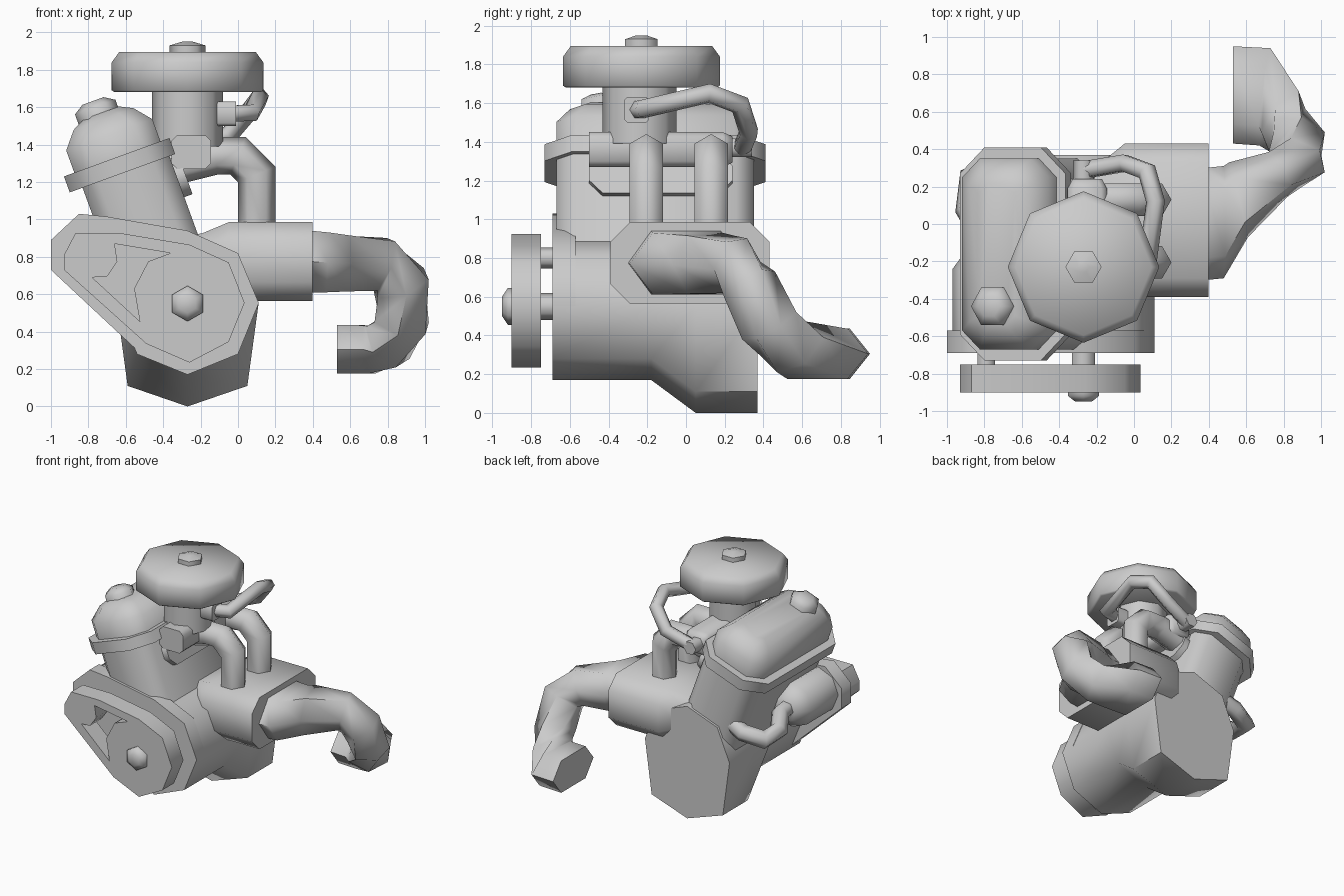
import bpy, bmesh, math
from mathutils import Vector as V

if "Cube" in bpy.data.objects:
    bpy.data.objects.remove(bpy.data.objects["Cube"])


def loft(name, rings):
    """Skin a list of equal-length point rings and cap both ends."""
    bm = bmesh.new()
    vs = [[bm.verts.new(p) for p in ring] for ring in rings]
    n = len(vs[0])
    for a, b in zip(vs, vs[1:]):
        for i in range(n):
            j = (i + 1) % n
            bm.faces.new((a[i], a[j], b[j], b[i]))
    bm.faces.new(vs[0][::-1])
    bm.faces.new(vs[-1])
    bmesh.ops.recalc_face_normals(bm, faces=bm.faces)
    me = bpy.data.meshes.new(name)
    bm.to_mesh(me)
    bm.free()
    for p in me.polygons:
        p.use_smooth = True
    me.set_sharp_from_angle(angle=math.radians(62))
    ob = bpy.data.objects.new(name, me)
    bpy.context.collection.objects.link(ob)
    return ob


def tilt(u, y, v):
    """Leaning cylinder-bank frame: u across, v up the bank."""
    c, s = math.cos(math.radians(20)), math.sin(math.radians(20))
    return V((c * u - s * v, y, s * u + c * v))


def rect(hx, hy, c):
    """Chamfered rectangle outline."""
    return [(hx, -hy + c), (hx, hy - c), (hx - c, hy), (-hx + c, hy),
            (-hx, hy - c), (-hx, -hy + c), (-hx + c, -hy), (hx - c, -hy)]


def bank(name, sections, cu, cy):
    """Chamfered box on the leaning bank; sections are (v, half u, half y, chamfer)."""
    return loft(name, [[tilt(cu + a, cy + b, v) for a, b in rect(hu, hy, c)]
                       for v, hu, hy, c in sections])


def turned(name, profile, n, place, phase=0):
    """Turned part with n sides; profile is (radius, height)."""
    ang = [phase + math.tau * i / n for i in range(n)]
    return loft(name, [[place(r * math.cos(a), r * math.sin(a), h) for a in ang]
                       for r, h in profile])


def up(x, y):
    return lambda a, b, h: V((x + a, y + b, h))


def along_y(x, z):
    return lambda a, b, h: V((x + a, h, z + b))


def tube(name, pts, r, n, side):
    """Mitred tube: each ring slides along its segment onto the bend plane."""
    pts = [V(p) for p in pts]
    d = [(q - p).normalized() for p, q in zip(pts, pts[1:])]
    a = (V(side) - d[0] * d[0].dot(V(side))).normalized()
    b = d[0].cross(a)
    rings = [[pts[0] + r * (math.sin(math.tau * i / n) * a + math.cos(math.tau * i / n) * b)
              for i in range(n)]]
    for k in range(1, len(pts)):
        t = (d[k - 1] + d[min(k, len(d) - 1)]).normalized()
        rings.append([p + d[k - 1] * ((pts[k] - p).dot(t) / d[k - 1].dot(t))
                      for p in rings[-1]])
    return loft(name, rings)


def plate(name, outline, y0, y1):
    return loft(name, [[V((x, y, z)) for x, z in outline] for y in (y0, y1)])


# Crankcase with the oil pan dropping at the rear
upper = [(.11, .55), (0, .81), (-.27, .91), (-.54, .81), (-.65, .55)]
drum = upper + [(-.54, .28), (-.27, .17), (0, .28)]
pan = upper + [(-.59, .11), (-.27, 0), (.05, .11)]
loft("crankcase", [[V((x, y, z)) for x, z in s]
                   for y, s in ((-.69, drum), (-.18, drum), (.05, pan), (.37, pan))])

# Timing cover behind the belt
plate("timing_cover", [(-1, .89), (-.85, 1.03), (-.7, 1.015), (-.27, .94), (0, .82), (.11, .556),
                       (0, .30), (-.27, .175), (-.55, .31), (-1, .73)], -.69, -.57)

# Drive belt with the opening between its pulleys
belt = plate("drive_belt", [(-.93, .81), (-.87, .925), (-.62, .925), (-.26, .865), (-.05, .77),
                            (.035, .555), (-.05, .345), (-.26, .235), (-.49, .335), (-.93, .73)],
             -.90, -.75)
hole = plate("belt_hole_cutter", [(-.66, .87), (-.36, .82), (-.48, .775), (-.555, .63),
                                  (-.525, .455), (-.78, .69), (-.70, .695), (-.645, .775)],
             -1, -.65)
hole.hide_render = True
mod = belt.modifiers.new("hole", 'BOOLEAN')
mod.operation, mod.object, mod.solver = 'DIFFERENCE', hole, 'EXACT'
bpy.context.view_layer.objects.active = belt
bpy.ops.object.modifier_apply(modifier=mod.name)
bpy.data.objects.remove(hole)

# Pulley shafts and nut
turned("crank_shaft", [(.07, -.77), (.07, -.65)], 6, along_y(-.27, .55), math.pi / 6)
turned("alternator_shaft", [(.055, -.77), (.055, -.65)], 6, along_y(-.79, .80), math.pi / 6)
turned("pulley_nut", [(.095, -.89), (.095, -.92), (.05, -.95)], 6, along_y(-.27, .55), math.pi / 6)

# Alternator and the hose behind it
turned("alternator", [(.18, -.6), (.18, -.24), (.10, -.13)], 8, along_y(-.79, .83))
tube("side_hose", [(-.5, .26, .88), (-.72, .30, .79), (-.87, .24, .75), (-.89, .08, .77),
                   (-.82, -.04, .84), (-.80, -.2, .84)], .065, 6, (0, 0, 1))

# Leaning cylinder block, head flange, valve cover and filler cap
bank("cylinder_block", [(.6, .247, .51, .09), (1.42, .247, .51, .09)], -.134, -.16)
bank("head_flange", [(1.383, .30, .57, .14), (1.474, .30, .57, .14)], -.154, -.16)
bank("valve_cover", [(1.45, .245, .51, .1), (1.60, .245, .51, .1),
                     (1.69, .17, .44, .08), (1.725, .10, .38, .05)], -.15, -.16)
turned("filler_cap", [(.115, 1.68), (.115, 1.765), (.06, 1.80)], 6,
       lambda a, b, h: tilt(-.17 + a, -.44 + b, h))

# Intake plate and plenum under the carburettor
loft("intake_plate", [[tilt(u, -.13 + a, 1.26 + b) for a, b in rect(.37, .11, .07)]
                      for u in (.08, .16)])
loft("intake_plenum", [[V((-.25 + a * k, y, 1.36 + b * k)) for a, b in rect(.105, .09, .03)]
                       for y, k in ((-.5, 1), (.19, 1), (.24, .75))])
turned("plenum_spigot", [(.055, .2), (.055, .34)], 6, along_y(-.27, 1.37))

# Carburettor neck, air cleaner and wing nut
turned("carburettor_neck", [(.19, 1.39), (.19, 1.70)], 8, up(-.27, -.24))
turned("air_cleaner", [(.39, 1.68), (.405, 1.69), (.405, 1.84), (.365, 1.895)], 8, up(-.27, -.23))
turned("air_cleaner_nut", [(.097, 1.88), (.097, 1.93), (.03, 1.95)], 6, up(-.27, -.23))
loft("hose_socket", [[V((x, -.255 + a, 1.565 + b)) for a, b in rect(.065, .065, .015)]
                     for x in (-.12, -.01)])
tube("breather_hose", [(-.05, -.25, 1.565), (.07, -.22, 1.57), (.115, .12, 1.65),
                       (.07, .28, 1.59), (-.05, .325, 1.45), (-.26, .29, 1.37)],
     .05, 6, (0, 0, 1))

# Twin runner pipes
for i, y in enumerate((-.205, .13)):
    tube(f"runner_pipe_{i + 1}", [(-.40, y, 1.27), (-.12, y, 1.34), (.0, y, 1.34),
                                  (.1, y, 1.24), (.1, y, .9)], .1, 6, (0, 1, 0))

# Exhaust manifold box
loft("exhaust_box", [[V((x, .02 + a * k, .775 + b * k)) for a, b in rect(.41, .21, .1)]
                     for x, k in ((-.3, .62), (-.19, .72), (-.05, 1), (.397, 1))])

# Exhaust pipe: oval at both mouths, narrow through the bends
# each station: centre, width axis, half thickness
stations = [((.38, .0, .775), (0, .30, 0), .165),
            ((.48, .01, .77), (0, .30, 0), .16),
            ((.56, .13, .765), (-.05, .20, 0), .15),
            ((.77, .265, .76), (-.05, .12, .02), .14),
            ((.87, .33, .66), (-.03, .13, .07), .145),
            ((.875, .43, .45), (.02, .14, .07), .14),
            ((.80, .55, .34), (.08, .16, .05), .135),
            ((.70, .68, .305), (.03, .26, 0), .13),
            ((.53, .69, .305), (0, .26, 0), .13)]
rings = []
for i, (c, a, h) in enumerate(stations):
    t = V(stations[min(i + 1, 8)][0]) - V(stations[max(i - 1, 0)][0])
    a = V(a)
    b = t.cross(a).normalized() * h
    flat = .6 if a.length > .19 else .45
    rings.append([V(c) + p * a + q * b for p, q in
                  ((1, 0), (flat, 1), (-flat, 1), (-1, 0), (-flat, -1), (flat, -1))])
loft("exhaust_pipe", rings)
